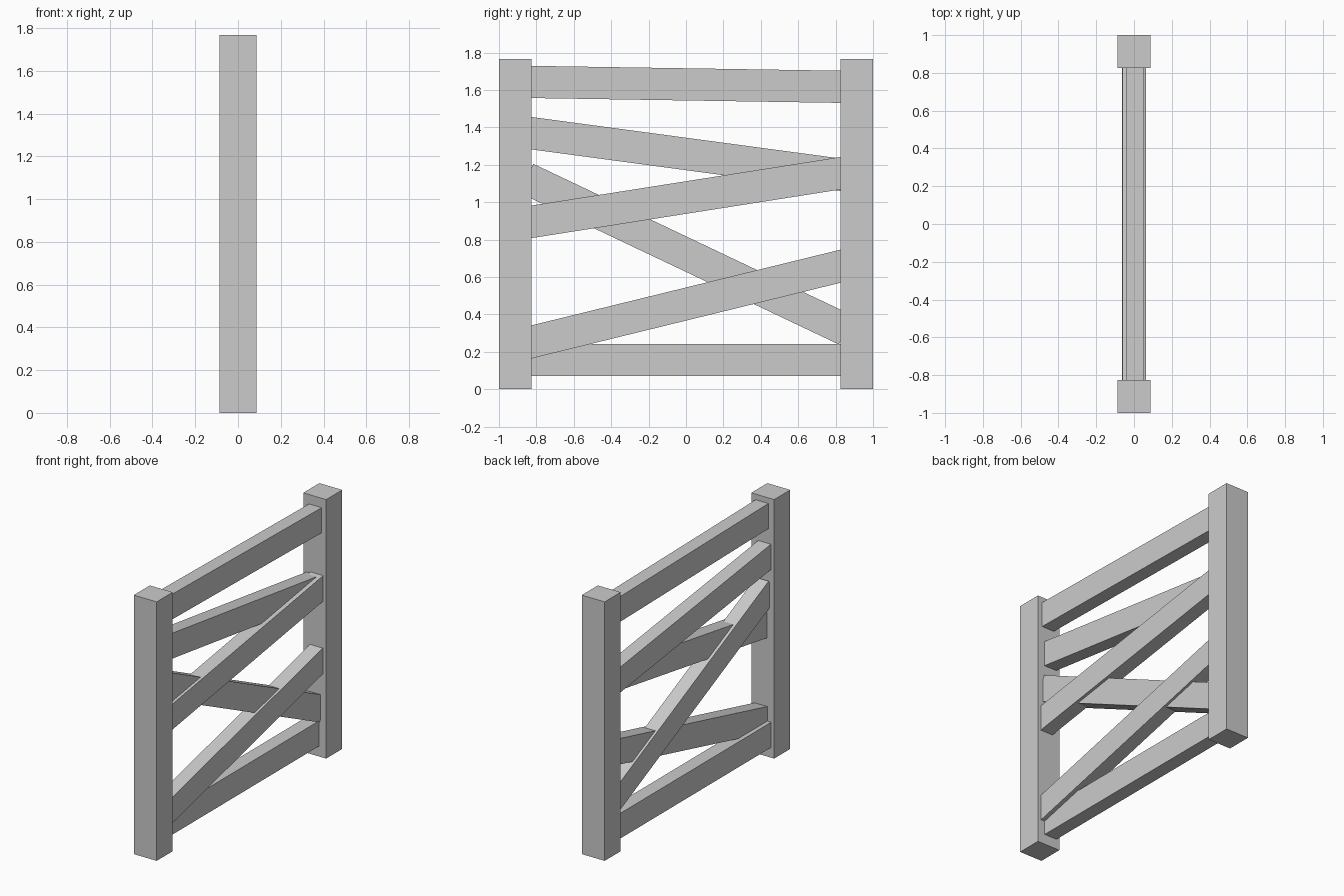
import bpy
from math import atan2

if "Cube" in bpy.data.objects:
    bpy.data.objects.remove(bpy.data.objects["Cube"])


def box(name, center, size, tilt=0.0):
    bpy.ops.mesh.primitive_cube_add(size=1, location=center, rotation=(tilt, 0, 0))
    ob = bpy.context.object
    ob.name = name
    ob.scale = size
    return ob


POST = 0.173       # square post section
HEIGHT = 1.767
THICK = 0.096      # rail thickness in x
WIDTH = 0.172      # rail width
INNER = 0.827      # y of the inner post faces

# Two end posts
for side, name in ((-1, "front_post"), (1, "back_post")):
    box(name, (0, side * (1 - POST / 2), HEIGHT / 2), (POST, POST, HEIGHT))

# Rails: name, x offset, centre height at the front post and at the back post
rails = [
    ("top_rail", 0.005, 1.643, 1.617),
    ("upper_falling_rail", -0.014, 1.369, 1.147),
    ("upper_rising_rail", 0.016, 0.895, 1.155),
    ("falling_brace", -0.004, 1.115, 0.330),
    ("lower_rising_rail", 0.013, 0.253, 0.658),
    ("bottom_rail", -0.016, 0.156, 0.156),
]
for name, x, z0, z1 in rails:
    tilt = atan2(z1 - z0, 2 * INNER)
    box(name, (x, 0, (z0 + z1) / 2), (THICK, 1.89, WIDTH), tilt)
